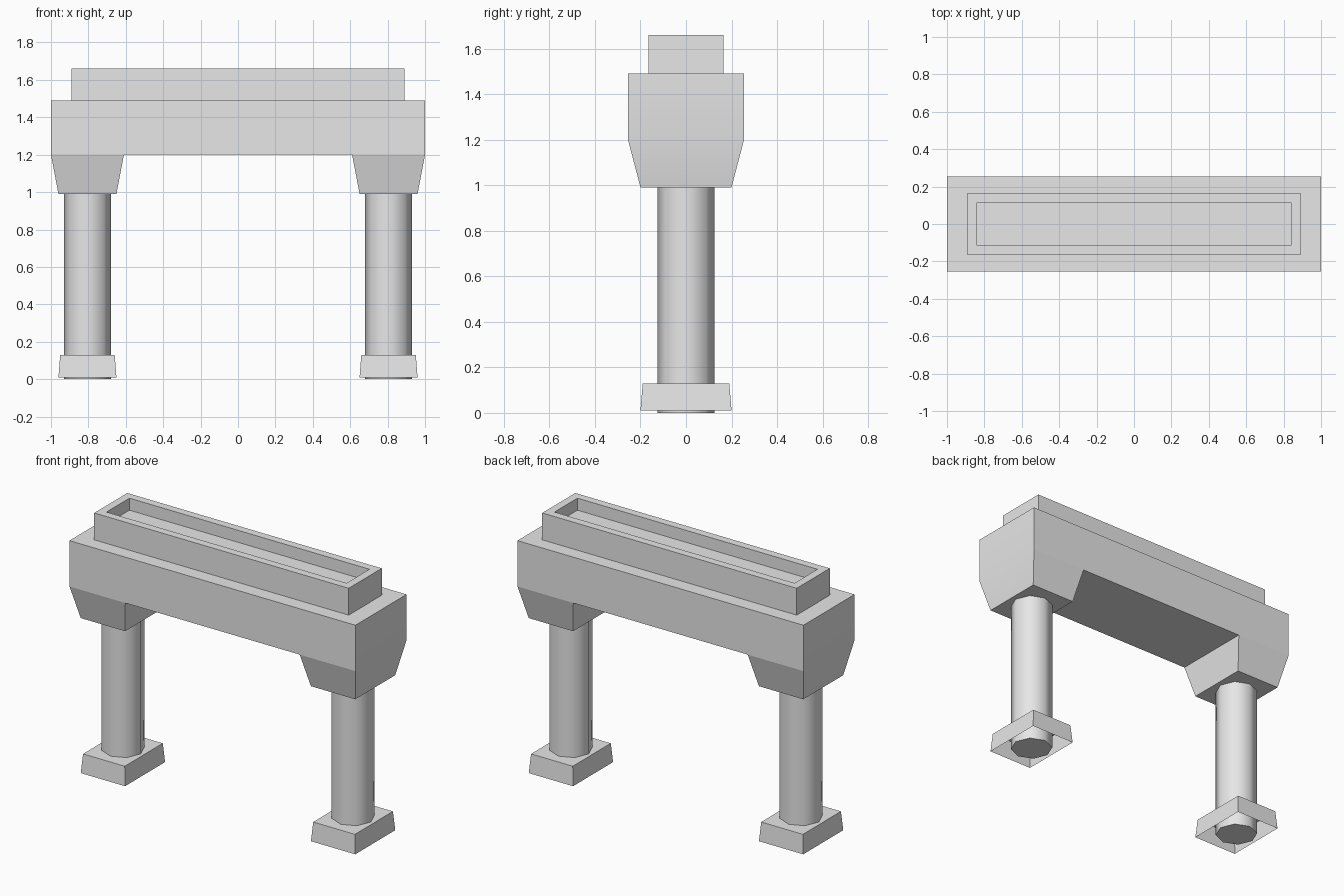
import bpy
import bmesh
from math import radians
from mathutils import Matrix, Vector

if "Cube" in bpy.data.objects:
    bpy.data.objects.remove(bpy.data.objects["Cube"], do_unlink=True)

# Single plain grey for the whole structure
grey = bpy.data.materials.new("plain_grey")
grey.use_nodes = True
grey.diffuse_color = (0.8, 0.8, 0.8, 1)
grey.node_tree.nodes["Principled BSDF"].inputs["Base Color"].default_value = (0.8, 0.8, 0.8, 1)

LEG_X = 0.805


def add_box(bm, half_x, half_y, z0, z1):
    size = Matrix.Diagonal((2 * half_x, 2 * half_y, z1 - z0, 1))
    bmesh.ops.create_cube(bm, size=1, matrix=Matrix.Translation((0, 0, (z0 + z1) / 2)) @ size)


def finish(name, bm, x=0):
    bmesh.ops.recalc_face_normals(bm, faces=bm.faces)
    mesh = bpy.data.meshes.new(name)
    bm.to_mesh(mesh)
    bm.free()
    mesh.materials.append(grey)
    obj = bpy.data.objects.new(name, mesh)
    obj.location.x = x
    bpy.context.collection.objects.link(obj)
    return obj


def faces_at(bm, z):
    return [f for f in bm.faces if abs(f.calc_center_median().z - z) < 0.001]


# Cross beam, with a tapered corbel drawn down from each end
bm = bmesh.new()
add_box(bm, 1, 0.255, 1.2, 1.49)
for x in (-0.61, 0.61):
    bmesh.ops.bisect_plane(bm, geom=bm.verts[:] + bm.edges[:] + bm.faces[:],
                           plane_co=(x, 0, 0), plane_no=(1, 0, 0))
ends = [f for f in faces_at(bm, 1.2) if abs(f.calc_center_median().x) > 0.5]
for side, face in zip([1 if f.calc_center_median().x > 0 else -1 for f in ends], ends):
    corbel = bmesh.ops.extrude_face_region(bm, geom=[face])["geom"]
    for v in [g for g in corbel if isinstance(g, bmesh.types.BMVert)]:
        offset = v.co - Vector((side * LEG_X, 0, 0))
        v.co = (side * LEG_X + offset.x * 0.795, offset.y * 0.784, 0.99)
    bmesh.ops.delete(bm, geom=[face], context='FACES_ONLY')
beam = finish("cross_beam", bm)
bpy.ops.object.select_all(action='DESELECT')
beam.select_set(True)
bpy.context.view_layer.objects.active = beam
bpy.ops.object.shade_smooth_by_angle(angle=radians(12.5))

# Upper block with a shallow trough in its top
bm = bmesh.new()
add_box(bm, 0.89, 0.165, 1.49, 1.66)
top = faces_at(bm, 1.66)
bmesh.ops.inset_region(bm, faces=top, thickness=0.071)
floor = bmesh.ops.extrude_face_region(bm, geom=top)["geom"]
bmesh.ops.translate(bm, vec=(0, 0, -0.076),
                    verts=[g for g in floor if isinstance(g, bmesh.types.BMVert)])
bmesh.ops.delete(bm, geom=top, context='FACES_ONLY')
finish("upper_trough", bm)

for side, label in ((1, "left"), (-1, "right")):
    # Eight-sided column, smooth around its sides
    bm = bmesh.new()
    bmesh.ops.create_cone(bm, cap_ends=True, segments=8, radius1=0.125, radius2=0.125,
                          depth=0.99, matrix=Matrix.Translation((0, 0, 0.495)))
    for f in bm.faces:
        f.smooth = len(f.verts) == 4
    for e in bm.edges:
        e.smooth = all(f.smooth for f in e.link_faces)
    finish(label + "_column", bm, side * LEG_X)

    # Tapered footing, a shell open underneath
    bm = bmesh.new()
    add_box(bm, 0.155, 0.2, 0.01, 0.13)
    for v in bm.verts:
        if v.co.z > 0.1:
            v.co.x *= 0.94
            v.co.y *= 0.95
    bmesh.ops.delete(bm, geom=faces_at(bm, 0.01), context='FACES_ONLY')
    finish(label + "_footing", bm, side * LEG_X)
